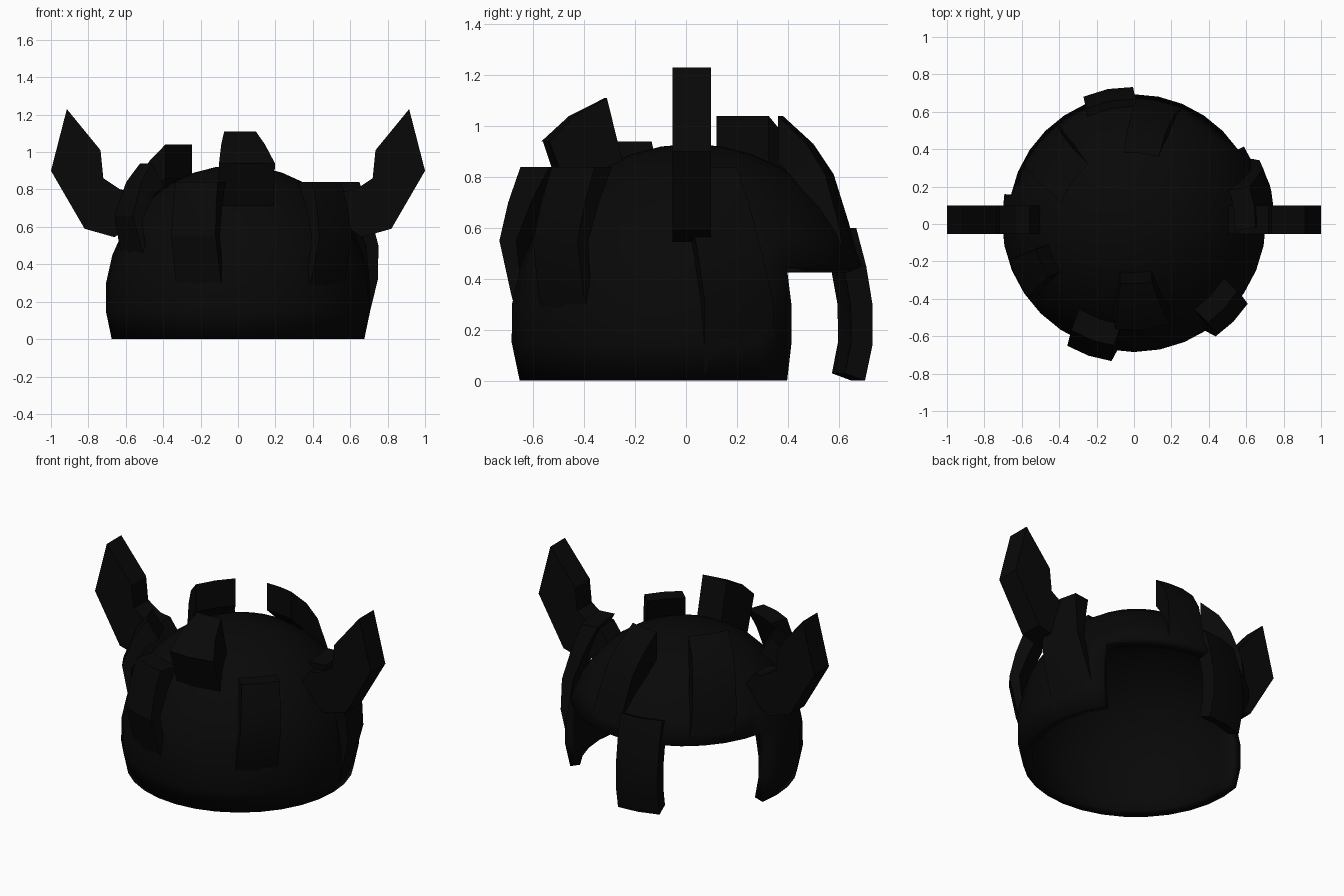
import bpy, bmesh, math
from mathutils import Vector

cube = bpy.data.objects.get("Cube")
if cube:
    bpy.data.objects.remove(cube, do_unlink=True)

black = bpy.data.materials.new("soft_black")
black.use_nodes = True
tone = (0.0025, 0.0025, 0.0025, 1)
black.diffuse_color = tone
black.node_tree.nodes["Principled BSDF"].inputs["Base Color"].default_value = tone


def finish(name, bm, angle):
    bmesh.ops.recalc_face_normals(bm, faces=bm.faces)
    mesh = bpy.data.meshes.new(name)
    bm.to_mesh(mesh)
    bm.free()
    mesh.materials.append(black)
    obj = bpy.data.objects.new(name, mesh)
    bpy.context.collection.objects.link(obj)
    bpy.ops.object.select_all(action='DESELECT')
    obj.select_set(True)
    bpy.context.view_layer.objects.active = obj
    bpy.ops.object.shade_smooth_by_angle(angle=math.radians(angle))
    return obj


# Domed shell with an opening low at the back, slightly off centre
SEGMENTS, OPEN = 32, 12
START = math.tau * 3 / SEGMENTS
RADIUS, MID, RIM, SHIFT = 0.71, 0.22, 0.45, 0.022
heights = [0, 0.15, 0.3, RIM, 0.57, 0.68, 0.77, 0.84, 0.89, 0.92]
bm = bmesh.new()
rings = []
for z in heights:
    r = math.sqrt(RADIUS ** 2 - (z - MID) ** 2)
    ring = []
    for i in range(SEGMENTS):
        a = START + math.tau * i / SEGMENTS
        ring.append(bm.verts.new((r * math.cos(a), r * math.sin(a) + SHIFT, z)))
    rings.append(ring)
for z, low, high in zip(heights, rings, rings[1:]):
    for i in range(SEGMENTS):
        if z < RIM and i < OPEN:
            continue
        j = (i + 1) % SEGMENTS
        bm.faces.new((low[i], low[j], high[j], high[i]))
top = bm.verts.new((0, SHIFT, MID + RADIUS))
for i in range(SEGMENTS):
    bm.faces.new((rings[-1][i], rings[-1][(i + 1) % SEGMENTS], top))
bmesh.ops.delete(bm, geom=[v for v in bm.verts if not v.link_faces], context='VERTS')
shell = finish("domed_shell", bm, 30)
solid = shell.modifiers.new("thickness", 'SOLIDIFY')
solid.thickness = 0.06
solid.offset = -1


def lock(name, path, angles, widths, depths, leans):
    """Curved lock along (radius, height) points; pairs give top and tip values.
    Lean turns its thickness from straight down (0) to straight inward (90)."""
    bm = bmesh.new()
    sections = []
    for i, (r, z) in enumerate(path):
        t = i / (len(path) - 1)
        a, w, d, lean = (p + (q - p) * t for p, q in (angles, widths, depths, leans))
        a, lean = math.radians(a), math.radians(lean)
        out = Vector((math.cos(a), math.sin(a), 0))
        side = Vector((-out.y, out.x, 0))
        inward = d * (-out * math.sin(lean) - Vector((0, 0, math.cos(lean))))
        outer = [out * (r - s * s * w * w / 1.2) + side * s * w + Vector((0, 0, z))
                 for s in (-1, 0, 1)]
        loop = outer + [p + inward for p in reversed(outer)]
        sections.append([bm.verts.new(p) for p in loop])
    for a, b in zip(sections, sections[1:]):
        for k in range(len(a)):
            n = (k + 1) % len(a)
            bm.faces.new((a[k], a[n], b[n], b[k]))
    bm.faces.new(sections[0])
    bm.faces.new(sections[-1][::-1])
    finish(name, bm, 25)


# Locks standing proud of the shell
lock("hanging_lock",
     [(0.67, 0.6), (0.71, 0.45), (0.735, 0.3), (0.735, 0.14), (0.705, 0)],
     (101, 101), (0.135, 0.135), (0.09, 0.085), (70, 110))
lock("back_left_lock",
     [(0.38, 1.04), (0.5, 0.93), (0.58, 0.81), (0.64, 0.62), (0.67, 0.5)],
     (84, 78), (0.095, 0.12), (0.18, 0.05), (0, 80))
lock("front_peak_lock", [(0.32, 1.11), (0.46, 1.04), (0.57, 0.94)],
     (272, 275), (0.085, 0.15), (0.28, 0.24), (14, 20))
lock("front_right_lock", [(0.66, 0.84), (0.71, 0.7), (0.745, 0.55), (0.695, 0.34), (0.66, 0.22)],
     (250, 252), (0.12, 0.13), (0.12, 0.02), (90, 90))
lock("front_left_lock", [(0.66, 0.84), (0.71, 0.7), (0.745, 0.55), (0.705, 0.34), (0.66, 0.2)],
     (317, 314), (0.115, 0.13), (0.1, 0.02), (90, 90))
lock("left_lock", [(0.65, 0.84), (0.7, 0.7), (0.755, 0.5), (0.755, 0.32), (0.68, 0.02)],
     (8, 19), (0.11, 0.15), (0.11, 0.03), (90, 90))
lock("right_lock", [(0.54, 0.94), (0.62, 0.84), (0.69, 0.66), (0.65, 0.45)],
     (203, 207), (0.08, 0.13), (0.14, 0.02), (30, 90))
lock("back_right_lock",
     [(0.4, 1.04), (0.51, 0.95), (0.585, 0.83), (0.65, 0.65), (0.67, 0.5)],
     (145, 139), (0.125, 0.14), (0.18, 0.05), (0, 80))

# Pair of flat-sided horns
horn = [(0.915, 1.23), (1, 0.9), (0.82, 0.59), (0.66, 0.545), (0.48, 0.68),
        (0.56, 0.79), (0.63, 0.8), (0.72, 0.86), (0.735, 1.01)]
for name, s in (("left_horn", 1), ("right_horn", -1)):
    bm = bmesh.new()
    near, far = ([bm.verts.new((s * x, y, z)) for x, z in horn] for y in (-0.053, 0.098))
    bm.faces.new(near)
    bm.faces.new(far[::-1])
    for i in range(len(horn)):
        bm.faces.new((near[i], near[i - 1], far[i - 1], far[i]))
    finish(name, bm, 20)
